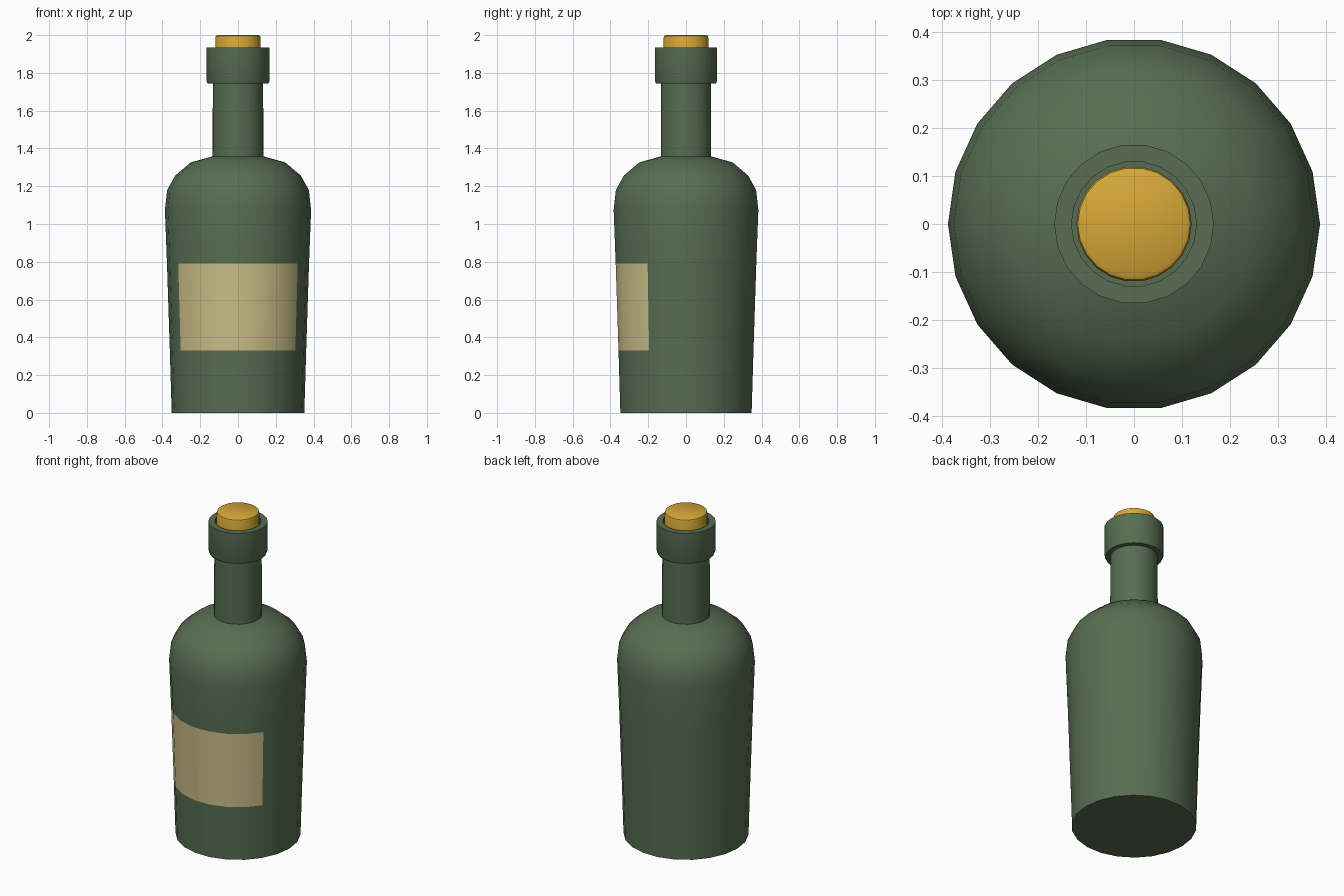
import bpy, bmesh, math

if "Cube" in bpy.data.objects:
    bpy.data.objects.remove(bpy.data.objects["Cube"])

SIDES = 22

def material(name, rgb):
    m = bpy.data.materials.new(name)
    m.diffuse_color = (*rgb, 1)
    m.use_nodes = True
    m.node_tree.nodes["Principled BSDF"].inputs["Base Color"].default_value = m.diffuse_color
    return m

def lathe(name, profile, mats, label=None):
    """Revolve (radius, z) points, capping both ends; label = (band, half width in faces)."""
    bm = bmesh.new()
    rings = [[bm.verts.new((r * math.cos(2 * math.pi * i / SIDES),
                            r * math.sin(2 * math.pi * i / SIDES), z))
              for i in range(SIDES)] for r, z in profile]
    for b, (lo, hi) in enumerate(zip(rings, rings[1:])):
        for i in range(SIDES):
            j = (i + 1) % SIDES
            f = bm.faces.new((lo[i], lo[j], hi[j], hi[i]))
            # the front face (-y) is centred at three quarters of a turn
            if label and b == label[0] and abs(i + 0.5 - SIDES * 0.75) <= label[1]:
                f.material_index = 1
    bm.faces.new(rings[0][::-1])
    bm.faces.new(rings[-1])
    me = bpy.data.meshes.new(name)
    bm.to_mesh(me)
    bm.free()
    for m in mats:
        me.materials.append(m)
    ob = bpy.data.objects.new(name, me)
    bpy.context.collection.objects.link(ob)
    bpy.ops.object.select_all(action='DESELECT')
    ob.select_set(True)
    bpy.context.view_layer.objects.active = ob
    bpy.ops.object.shade_smooth_by_angle(angle=math.radians(40))
    return ob

glass = material("green_glass", (0.095, 0.155, 0.085))
paper = material("label_paper", (0.60, 0.52, 0.25))
cork_mat = material("cork", (0.68, 0.39, 0.04))

# Bottle: body, shoulder, neck, lip ring and recessed mouth; label is a band of front faces
lathe("bottle", [
    (0.351, 0.0), (0.361, 0.33), (0.376, 0.79), (0.387, 1.075),
    (0.375, 1.18), (0.332, 1.257), (0.25, 1.326), (0.135, 1.358),
    (0.133, 1.745), (0.161, 1.745), (0.166, 1.757), (0.166, 1.935),
    (0.130, 1.935), (0.130, 1.80)], [glass, paper], label=(1, 3))

# Cork stopper with softened top edge
lathe("cork", [(0.12, 1.80), (0.12, 1.985), (0.117, 1.995), (0.109, 2.0)], [cork_mat])
